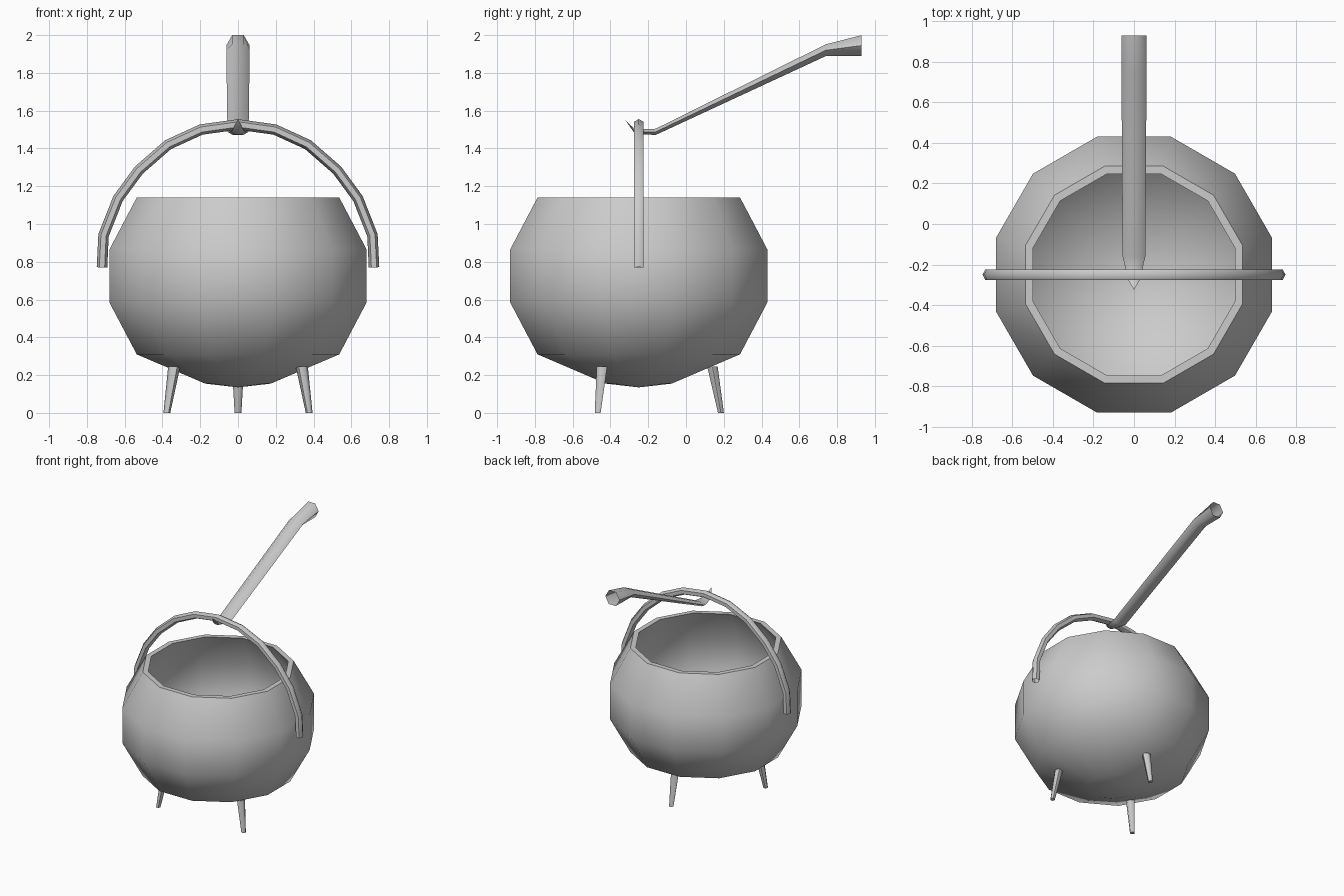
import bpy, bmesh
from math import sin, cos, pi, radians
from mathutils import Vector

if "Cube" in bpy.data.objects:
    bpy.data.objects.remove(bpy.data.objects["Cube"])

iron = bpy.data.materials.new("grey iron")
iron.use_nodes = True
GREY = (0.6, 0.6, 0.6, 1)
iron.diffuse_color = GREY
iron.node_tree.nodes["Principled BSDF"].inputs["Base Color"].default_value = GREY

X, Y, Z = Vector((1, 0, 0)), Vector((0, 1, 0)), Vector((0, 0, 1))
POT_Y = -0.25


def ring(centre, u, v, sides, turn=0.0):
    """Polygon around centre, spanned by the half-axes u and v."""
    angles = [turn + 2 * pi * i / sides for i in range(sides)]
    return [Vector(centre) + u * cos(a) + v * sin(a) for a in angles]


def loft(name, rings, caps=False, smooth=60):
    """Skin a row of rings; rings of zero size collapse to a point."""
    bm = bmesh.new()
    rows = [[bm.verts.new(p) for p in r] for r in rings]
    n = len(rows[0])
    for a, b in zip(rows, rows[1:]):
        for i in range(n):
            j = (i + 1) % n
            bm.faces.new((a[i], a[j], b[j], b[i]))
    if caps:
        bm.faces.new(rows[0])
        bm.faces.new(rows[-1])
    bmesh.ops.remove_doubles(bm, verts=bm.verts, dist=0.0005)
    bmesh.ops.recalc_face_normals(bm, faces=bm.faces)
    mesh = bpy.data.meshes.new(name)
    bm.to_mesh(mesh)
    bm.free()
    mesh.materials.append(iron)
    obj = bpy.data.objects.new(name, mesh)
    bpy.context.collection.objects.link(obj)
    bpy.ops.object.select_all(action='DESELECT')
    obj.select_set(True)
    bpy.context.view_layer.objects.active = obj
    bpy.ops.object.shade_smooth_by_angle(angle=radians(smooth))
    return obj


# Pot: twelve-sided outer wall, thin rim and inner wall
outer = [(0, 0.135), (0.18, 0.155), (0.555, 0.31), (0.705, 0.585),
         (0.705, 0.865), (0.555, 1.14)]
inner = [(0.515, 1.14), (0.67, 0.86), (0.67, 0.59), (0.53, 0.335),
         (0.17, 0.185), (0, 0.165)]
loft("pot", [ring((0, POT_Y, z), X * r, Y * r, 12, pi / 12)
             for r, z in outer + inner])

# Three tapered, splayed feet
for name, deg in (("back_foot", 90), ("left_foot", -30), ("right_foot", 210)):
    out = Vector((cos(radians(deg)), sin(radians(deg)), 0))
    base = Y * POT_Y
    loft(name, [ring(base + out * d + Z * z, X * r, Y * r, 6)
                for d, z, r in ((0.435, 0, 0.018), (0.39, 0.245, 0.032))],
         caps=True)

# Bail handle: hexagonal tube swept over the pot
half = [(0.72, 0.77), (0.712, 0.94), (0.635, 1.135), (0.525, 1.285),
        (0.37, 1.42), (0.195, 1.5)]
path = [Vector((x, POT_Y, z)) for x, z in
        half + [(0, 1.527)] + [(-x, z) for x, z in reversed(half)]]
rings = []
for i, p in enumerate(path):
    along = (path[min(i + 1, len(path) - 1)] - path[max(i - 1, 0)]).normalized()
    rings.append(ring(p, along.cross(Y) * 0.028, Y * 0.03, 6))
loft("bail_handle", rings)

# Lifting pole: hooked point, flattened shaft, flared open grip
stations = [(-0.325, 1.555, 0, 0), (-0.275, 1.495, 0.03, 0.012),
            (-0.22, 1.488, 0.042, 0.016), (-0.16, 1.488, 0.056, 0.019),
            (0.74, 1.92, 0.062, 0.036), (0.93, 1.945, 0.062, 0.063)]
loft("lifting_pole", [ring((0, y, z), X * w, Z * h, 6)
                      for y, z, w, h in stations])
